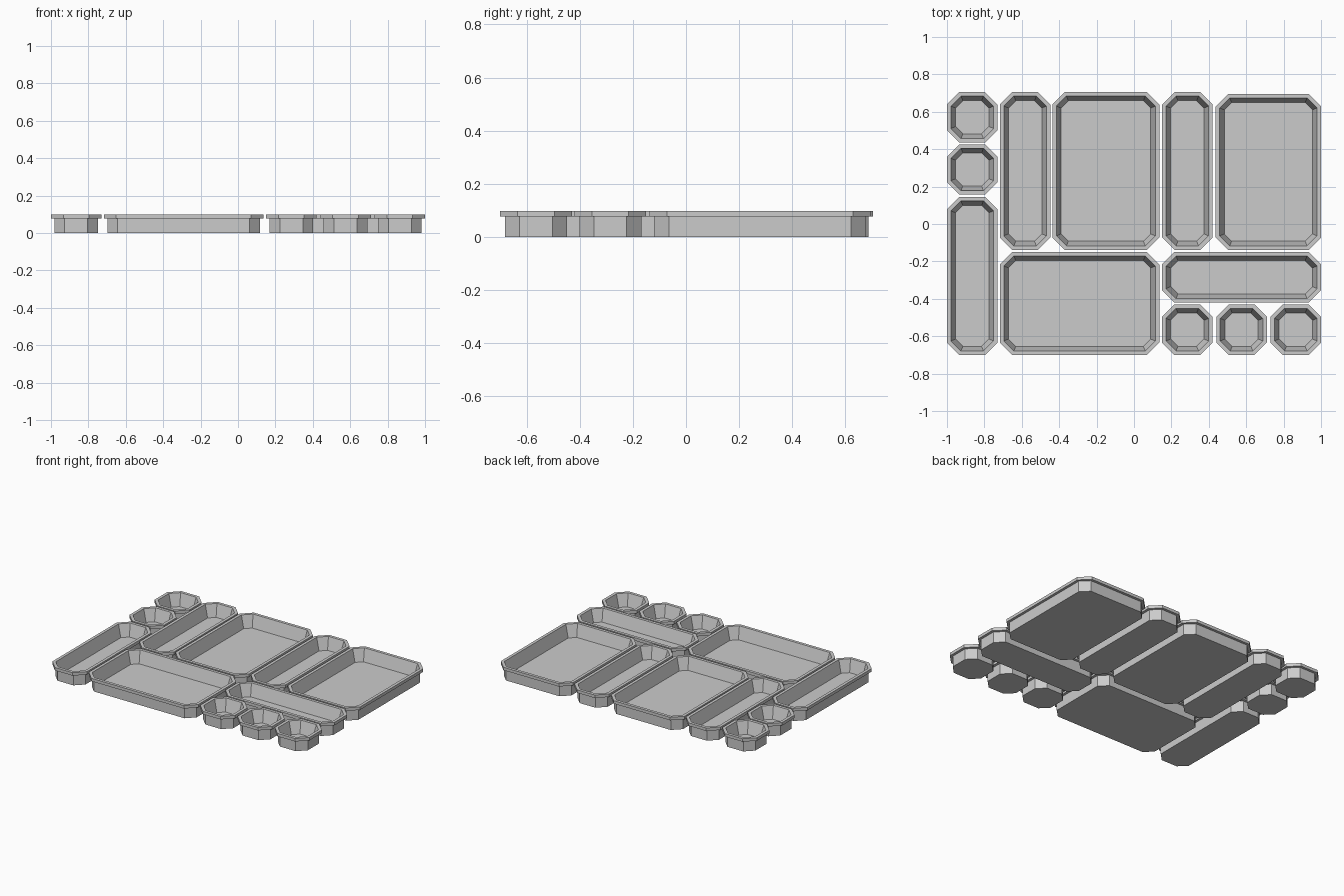
import bpy, bmesh

if "Cube" in bpy.data.objects:
    bpy.data.objects.remove(bpy.data.objects["Cube"])

CHAMFER = 0.066
# Tray cross-section as (inset from outer edge, height): floor underside -> rim -> inner floor
PROFILE = [(0.018, 0.0), (0.018, 0.077), (0.0, 0.077), (0.0, 0.098),
           (0.021, 0.098), (0.046, 0.012)]


def octagon(x0, x1, y0, y1, inset):
    """Chamfered rectangle, offset evenly inwards."""
    c = CHAMFER - 0.586 * inset
    x0, x1, y0, y1 = x0 + inset, x1 - inset, y0 + inset, y1 - inset
    return [(x0 + c, y0), (x1 - c, y0), (x1, y0 + c), (x1, y1 - c),
            (x1 - c, y1), (x0 + c, y1), (x0, y1 - c), (x0, y0 + c)]


def tray(name, x0, x1, y0, y1):
    bm = bmesh.new()
    rings = [[bm.verts.new((x, y, z)) for x, y in octagon(x0, x1, y0, y1, d)]
             for d, z in PROFILE]
    for a, b in zip(rings, rings[1:]):
        for i in range(8):
            j = (i + 1) % 8
            bm.faces.new((a[i], a[j], b[j], b[i]))
    bm.faces.new(rings[0][::-1])
    bm.faces.new(rings[-1])
    bmesh.ops.recalc_face_normals(bm, faces=bm.faces)
    mesh = bpy.data.meshes.new(name)
    bm.to_mesh(mesh)
    bm.free()
    bpy.context.collection.objects.link(bpy.data.objects.new(name, mesh))


# Small square trays
tray("small_tray_back_left", -1.0, -0.73, 0.436, 0.705)
tray("small_tray_left", -1.0, -0.73, 0.157, 0.426)
for i, x in enumerate((0.15, 0.44, 0.73)):
    tray(f"small_tray_front_{i + 1}", x, x + 0.27, -0.70, -0.43)

# Long narrow trays
tray("long_tray_left", -1.0, -0.73, -0.70, 0.145)
tray("long_tray_mid_left", -0.717, -0.447, -0.138, 0.705)
tray("long_tray_mid_right", 0.15, 0.42, -0.138, 0.705)
tray("long_tray_front", 0.15, 1.0, -0.42, -0.15)

# Large trays
tray("large_tray_middle", -0.436, 0.135, -0.138, 0.705)
tray("large_tray_right", 0.437, 1.0, -0.138, 0.695)
tray("large_tray_front", -0.717, 0.135, -0.70, -0.15)
